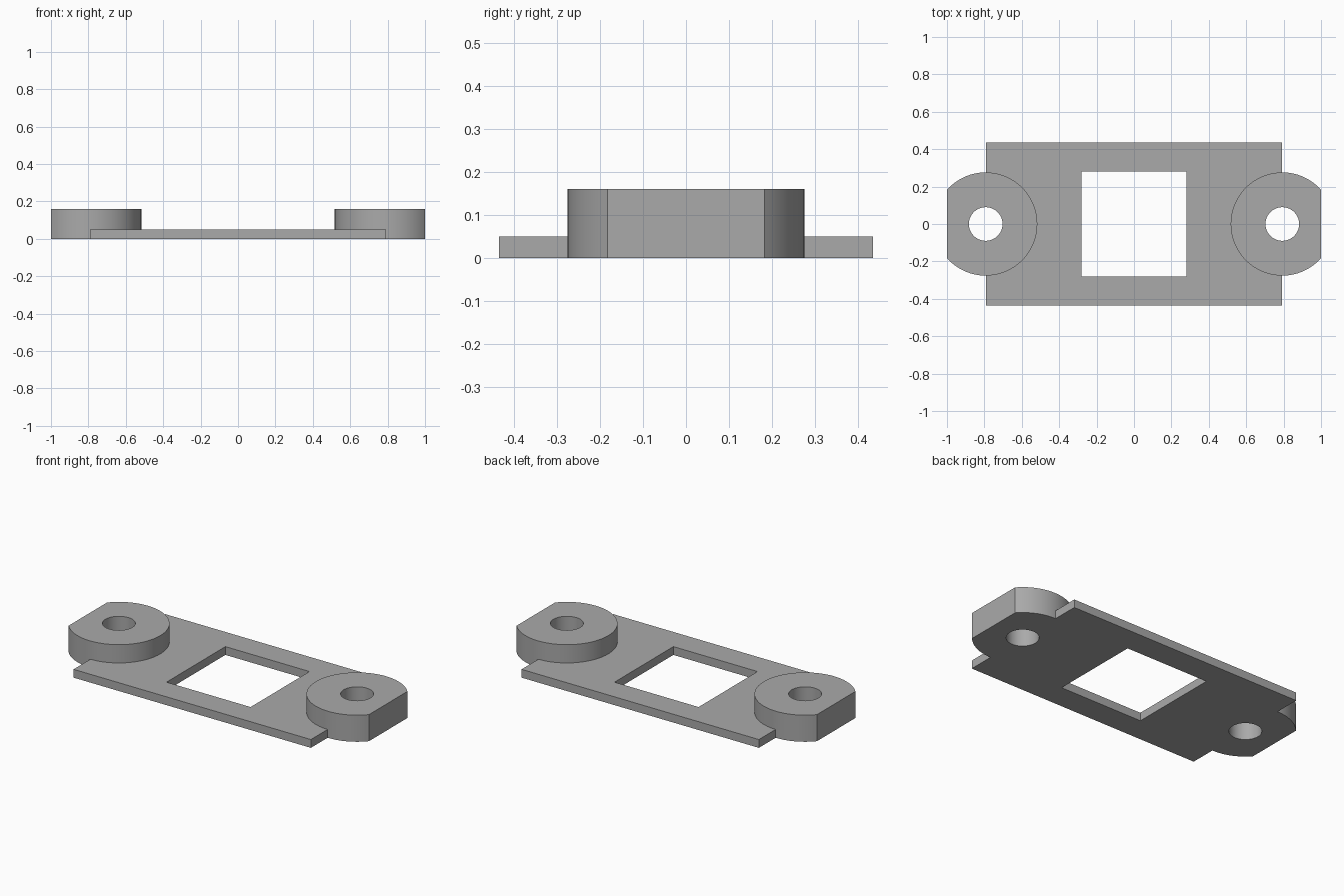
import bpy, bmesh, math

cube = bpy.data.objects.get("Cube")
if cube:
    bpy.data.objects.remove(cube, do_unlink=True)

BOSS_X, BOSS_R, HOLE_R = 0.793, 0.276, 0.09
PLATE_Y, PLATE_H, BOSS_H = 0.435, 0.05, 0.16
WINDOW = 0.28

grey = bpy.data.materials.new("plain grey")
grey.use_nodes = True
colour = (0.4, 0.4, 0.4, 1)
grey.diffuse_color = colour
grey.node_tree.nodes["Principled BSDF"].inputs["Base Color"].default_value = colour


def prism(name, outline, bottom, top):
    """Extrude a counter-clockwise outline between two heights."""
    bm = bmesh.new()
    face = bm.faces.new([bm.verts.new((x, y, bottom)) for x, y in outline])
    new = bmesh.ops.extrude_face_region(bm, geom=[face])["geom"]
    for v in new:
        if isinstance(v, bmesh.types.BMVert):
            v.co.z = top
    bmesh.ops.recalc_face_normals(bm, faces=bm.faces)
    mesh = bpy.data.meshes.new(name)
    bm.to_mesh(mesh)
    bm.free()
    mesh.materials.append(grey)
    obj = bpy.data.objects.new(name, mesh)
    bpy.context.collection.objects.link(obj)
    return obj


def rectangle(x, y):
    return [(-x, -y), (x, -y), (x, y), (-x, y)]


def arc(cx, radius, start, end, steps):
    angles = [start + (end - start) * i / steps for i in range(steps + 1)]
    return [(cx + radius * math.cos(a), radius * math.sin(a)) for a in angles]


def combine(target, tool, operation):
    """Apply a boolean, then discard the tool."""
    tool.hide_render = True
    mod = target.modifiers.new(operation, "BOOLEAN")
    mod.operation, mod.solver, mod.object = operation, "EXACT", tool
    bpy.context.view_layer.objects.active = target
    bpy.ops.object.modifier_apply(modifier=mod.name)
    bpy.data.objects.remove(tool, do_unlink=True)


# Thin base plate with a square window
plate = prism("mounting_plate", rectangle(BOSS_X - 0.003, PLATE_Y), 0, PLATE_H)
combine(plate, prism("window_cutter", rectangle(WINDOW, WINDOW), -1, 1), "DIFFERENCE")

# Round end bosses, each with its outer side cut flat
flat = math.acos((1 - BOSS_X) / BOSS_R)
for side in (-1, 1):
    turn = 0 if side > 0 else math.pi
    outline = arc(side * BOSS_X, BOSS_R, turn + flat, turn + 2 * math.pi - flat, 72)
    combine(plate, prism("boss", outline, 0, BOSS_H), "UNION")

# Screw holes through the bosses and the plate
for side in (-1, 1):
    circle = arc(side * BOSS_X, HOLE_R, 0, 2 * math.pi, 48)[:-1]
    combine(plate, prism("hole_cutter", circle, -1, 1), "DIFFERENCE")

bpy.ops.object.select_all(action="DESELECT")
plate.select_set(True)
bpy.context.view_layer.objects.active = plate
bpy.ops.object.shade_smooth_by_angle(angle=math.radians(30))
